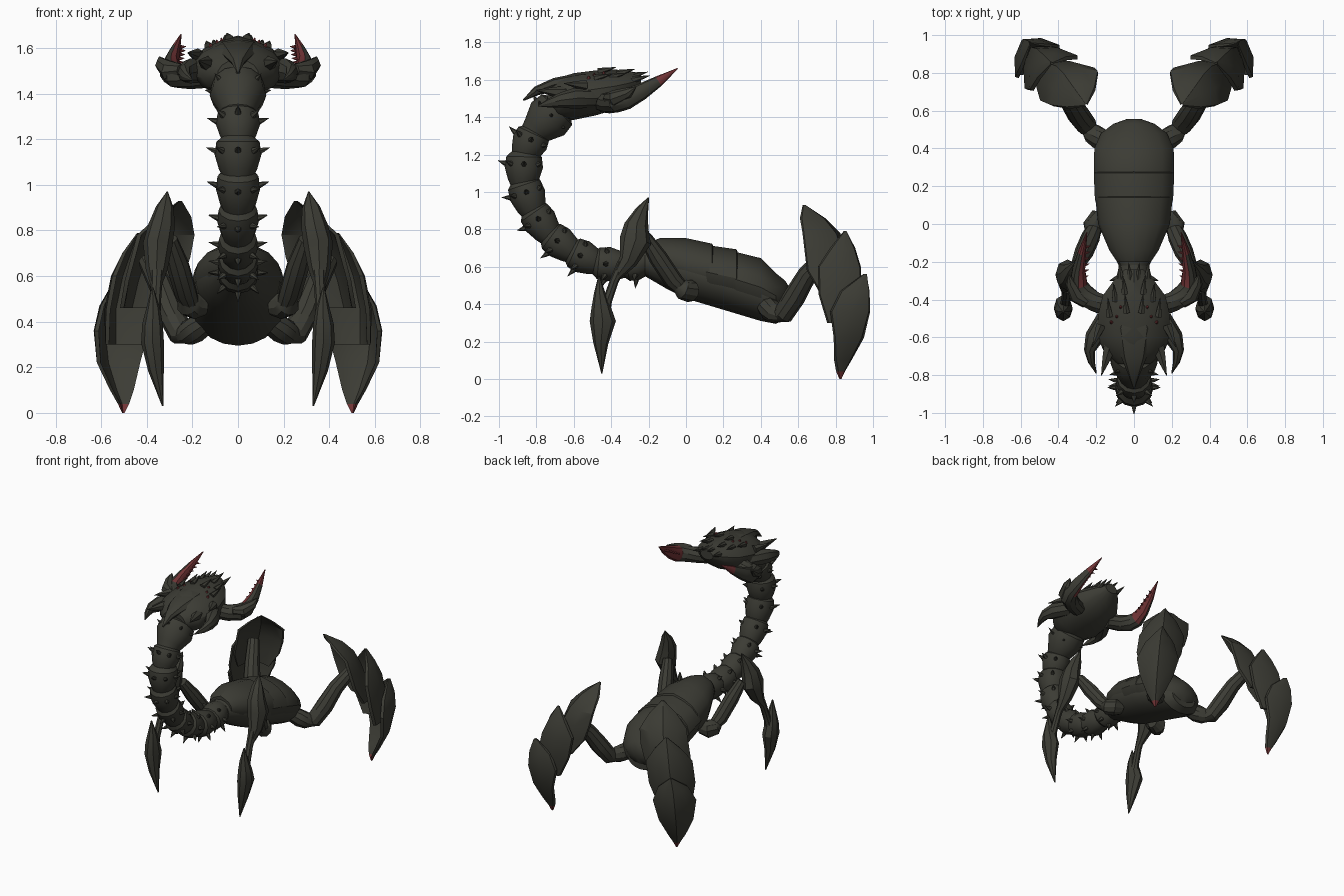
import bpy, bmesh, math
from mathutils import Vector as V

cube = bpy.data.objects.get("Cube")
if cube:
    bpy.data.objects.remove(cube, do_unlink=True)


def material(name, rgb):
    m = bpy.data.materials.new(name)
    m.use_nodes = True
    m.diffuse_color = (*rgb, 1)
    b = m.node_tree.nodes["Principled BSDF"]
    b.inputs["Base Color"].default_value = (*rgb, 1)
    b.inputs["Roughness"].default_value = 0.8
    return m


SHELL = material("dark olive shell", (0.045, 0.045, 0.035))
RED = material("dull red", (0.17, 0.035, 0.037))


def skin(bm, rings):
    """Join rings of equal length and cap both ends."""
    vs = [[bm.verts.new(p) for p in r] for r in rings]
    n = len(vs[0])
    for a, b in zip(vs, vs[1:]):
        for i in range(n):
            j = (i + 1) % n
            bm.faces.new((a[i], a[j], b[j], b[i]))
    bm.faces.new(vs[0])
    bm.faces.new(vs[-1])


def tube_rings(path, radii, sides=10):
    """Elliptical rings square to a path; a radius is one number or (side, height)."""
    pts = [V(p) for p in path]
    rings = []
    for i, p in enumerate(pts):
        t = (pts[min(i + 1, len(pts) - 1)] - pts[max(i - 1, 0)]).normalized()
        x = V((1, 0, 0))
        if abs(t.x) > 0.95:
            x = V((0, 1, 0))
        x = (x - t * x.dot(t)).normalized()
        y = t.cross(x)
        r = radii[i] if isinstance(radii[i], tuple) else (radii[i], radii[i])
        angles = [2 * math.pi * k / sides + math.pi / 2 for k in range(sides)]
        rings.append([p + x * r[0] * math.cos(a) + y * r[1] * math.sin(a) for a in angles])
    return rings


def spike(base, direction, length, radius):
    b, d = V(base), V(direction).normalized()
    return tube_rings([b - d * radius * 0.5, b + d * length * 0.4, b + d * length],
                      [radius, radius * 0.6, radius * 0.05], 6)


def make(name, skins, mat=SHELL, side=1, red_rule=None, angle=32):
    bm = bmesh.new()
    for rings in skins:
        skin(bm, [[(p[0] * side, p[1], p[2]) for p in r] for r in rings])
    bmesh.ops.recalc_face_normals(bm, faces=bm.faces)
    if red_rule:
        for f in bm.faces:
            f.material_index = int(red_rule(f, side))
    me = bpy.data.meshes.new(name)
    bm.to_mesh(me)
    bm.free()
    me.materials.append(mat)
    if red_rule:
        me.materials.append(RED)
    me.shade_smooth()
    me.set_sharp_from_angle(angle=math.radians(angle))
    ob = bpy.data.objects.new(name, me)
    bpy.context.scene.collection.objects.link(ob)


def pair(name, skins, **kw):
    for side, label in ((1, "left"), (-1, "right")):
        make(f"{label}_{name}", skins, side=side, **kw)


def profile_rings(rows, sides=16, ridge=0.0):
    """Upright rings along y from rows of (y, bottom, top, half width)."""
    rings = []
    for y, lo, hi, w in rows:
        c, h = (lo + hi) / 2, (hi - lo) / 2
        angles = [2 * math.pi * k / sides + math.pi / 2 for k in range(sides)]
        rings.append([V((w * math.cos(a), y, c + h * math.sin(a) + (ridge if k == 0 else 0)))
                      for k, a in enumerate(angles)])
    return rings


# Body with three overlapping back plates
make("body", [profile_rings([(-.22, .55, .70, .08), (-.1, .48, .72, .14), (0, .43, .72, .185),
                             (.2, .37, .68, .2), (.4, .31, .6, .2), (.48, .295, .53, .17),
                             (.53, .32, .46, .1)])])
make("back_plates", [
    profile_rings([(-.2, .58, .72, .09), (-.14, .54, .745, .13), (0, .46, .745, .19),
                   (.14, .43, .715, .205), (.15, .45, .69, .19)], ridge=.008),
    profile_rings([(.0, .5, .7, .17), (.13, .43, .705, .207), (.27, .39, .685, .213),
                   (.28, .41, .66, .2)], ridge=.008),
    profile_rings([(.15, .45, .66, .18), (.27, .39, .672, .213), (.4, .34, .64, .21),
                   (.48, .33, .56, .175), (.53, .36, .52, .11), (.555, .41, .48, .04)], ridge=.006)])

# Neck: beads along a curve, each with a collar of thorns
joints = [V((0, y, z)) for y, z in [(-.2, .635), (-.33, .605), (-.48, .62), (-.61, .68), (-.73, .77),
                                    (-.82, .9), (-.87, 1.05), (-.865, 1.2), (-.81, 1.32), (-.68, 1.45)]]
sizes = [.085, .085, .083, .083, .085, .09, .095, .09, .1]
beads, thorns = [], []
for k, (a, b, r) in enumerate(zip(joints, joints[1:], sizes)):
    d = b - a
    flare = 1.15 if k == len(sizes) - 1 else 1
    beads.append(tube_rings([a + d * t for t in (-.12, .12, .55, .92, 1.1)],
                            [r * .7, r * .88, r * 1.08 * flare, r * flare, r * .7], 12))
    t = d.normalized()
    outer = V((1, 0, 0)).cross(t)
    for deg in (0, 45, -45, 90, -90, 140, -140):
        n = outer * math.cos(math.radians(deg)) + V((math.sin(math.radians(deg)), 0, 0))
        thorns.append(spike(a + d * .65 + n * r * .98, n + t * .35,
                            .05 if abs(deg) < 100 else .035, .018))
make("neck", beads)
make("neck_thorns", thorns)

# Head: flattened wedge with ridged crown
make("head", [profile_rings([(-.74, 1.42, 1.55, .09), (-.68, 1.385, 1.6, .16), (-.6, 1.385, 1.625, .2),
                             (-.48, 1.41, 1.64, .195), (-.38, 1.44, 1.645, .17),
                             (-.3, 1.5, 1.635, .11), (-.24, 1.56, 1.625, .05)], 14, .01)])
make("crest", [tube_rings([(0, -.87, 1.49), (0, -.8, 1.54), (0, -.7, 1.575), (0, -.55, 1.6), (0, -.4, 1.6)],
                          [.004, (.03, .025), (.07, .035), (.1, .04), (.05, .02)], 8)])
pair("cheek_horn", [
    tube_rings([(.15, -.5, 1.5), (.21, -.6, 1.5), (.235, -.67, 1.49), (.225, -.73, 1.475), (.2, -.79, 1.46)],
               [.05, (.05, .055), (.03, .04), (.018, .025), .003], 8),
    spike((.13, -.66, 1.53), (.3, -1, .1), .15, .04),
    spike((.18, -.55, 1.57), (.4, -1, .1), .11, .03)])
pair("crown_thorns", [spike((x, y, z), (.1, 1, .25), .09, .02) for x, y, z in
                      [(.05, -.36, 1.635), (.1, -.4, 1.615), (.04, -.46, 1.645),
                       (.07, -.28, 1.6), (.13, -.48, 1.61), (.02, -.29, 1.62)]])
pair("eyes", [spike((x, y, z), (.3, 0, 1), .016, .012) for x, y, z in
              [(.07, -.44, 1.632), (.09, -.49, 1.622), (.12, -.52, 1.608)]], mat=RED)


# Mandibles: hooked blades, red and toothed on the inner face
def inner_face(f, side):
    c = f.calc_center_median()
    return c.y > -.31 and (f.normal.x * side < -.25 or c.y > -.11)


pair("mandible", [tube_rings(
    [(.13, -.44, 1.48), (.21, -.41, 1.475), (.27, -.37, 1.48), (.295, -.32, 1.495), (.292, -.24, 1.535),
     (.275, -.15, 1.59), (.25, -.045, 1.66)],
    [.055, .055, (.06, .055), (.05, .055), (.035, .045), (.022, .03), .003], 10)], red_rule=inner_face)
pair("mandible_teeth", [spike((.247 + .003 * k, -.12 - .032 * k, 1.605 - .017 * k), (-1, .3, .1), .022, .009)
                        for k in range(6)], mat=RED)
pair("mandible_knuckle", [tube_rings([(.25, -.42, 1.5), (.3, -.38, 1.5), (.335, -.31, 1.53), (.345, -.27, 1.56)],
                                     [.03, .045, .03, .004], 8)])

# Front legs
pair("front_shoulder", [tube_rings([(.14, .03, .47), (.19, .02, .47), (.22, -.02, .48), (.23, -.05, .5)],
                                   [.04, .06, .055, .03])])
pair("front_upper_leg", [tube_rings([(.2, 0, .46), (.23, -.07, .53), (.265, -.15, .65), (.3, -.22, .76)],
                                    [.035, .05, .05, .035])])
pair("front_knee_blade", [tube_rings(
    [(.31, -.2, .97), (.32, -.235, .9), (.335, -.265, .82), (.352, -.27, .74), (.357, -.31, .63), (.36, -.39, .52)],
    [.003, (.04, .035), (.058, .065), (.065, .085), (.048, .05), .012], 8)])
pair("front_shin", [tube_rings([(.355, -.34, .62), (.36, -.385, .52), (.365, -.42, .42), (.37, -.44, .35)],
                               [.028, .024, .025, .035], 8)])
pair("front_foot_blade", [tube_rings(
    [(.375, -.465, .55), (.372, -.462, .46), (.375, -.455, .39), (.375, -.445, .31), (.36, -.455, .19),
     (.33, -.45, .03)],
    [.004, (.03, .03), (.045, .05), (.05, .07), (.035, .04), .003], 8)])

# Hind legs
pair("hind_hip", [tube_rings([(.13, .42, .4), (.18, .45, .37), (.22, .48, .35), (.25, .51, .34)],
                             [.05, .06, .055, .035])])
pair("hind_upper_leg", [tube_rings([(.22, .48, .33), (.25, .52, .345), (.295, .58, .44), (.34, .65, .56),
                                    (.4, .75, .67)], [.03, .055, .06, .052, .04])])


# Hind claws: three hollow leaf plates, rows of (z, ridge, edge, half width, drift)
def leaf_rings(rows):
    out, across = V((.58, .81, 0)), V((.81, -.58, 0))
    rings = []
    for z, ridge, edge, half, drift in rows:
        outline = [(-1, 0), (-.6, .62), (0, 1), (.6, .62), (1, 0)]
        front = [(s * half, edge + k * (ridge - edge)) for s, k in outline]
        back = [(w * .93, u - min(.018, half)) for w, u in reversed(front)]
        rings.append([V((.26, .64, z)) + out * u + across * (w + drift) for w, u in front + back])
    return rings


def claw_tip(f, side):
    return f.calc_center_median().z < .03


pair("hind_claw", [
    leaf_rings([(.93, 0, -.01, .006, 0), (.86, .12, .04, .09, 0), (.78, .2, .1, .155, 0),
                (.68, .25, .125, .16, .01), (.58, .28, .15, .155, .03), (.46, .3, .22, .11, .05)]),
    leaf_rings([(.79, .285, .275, .006, .02), (.7, .34, .26, .09, .03), (.6, .385, .23, .155, .04),
                (.45, .41, .25, .155, .06), (.3, .38, .29, .11, .08)]),
    leaf_rings([(.56, .44, .425, .006, .05), (.47, .465, .36, .1, .065), (.36, .47, .33, .145, .075),
                (.22, .43, .34, .115, .085), (.1, .36, .31, .06, .09), (.04, .32, .3, .025, .09),
                (.0, .3, .295, .005, .09)])], red_rule=claw_tip)
